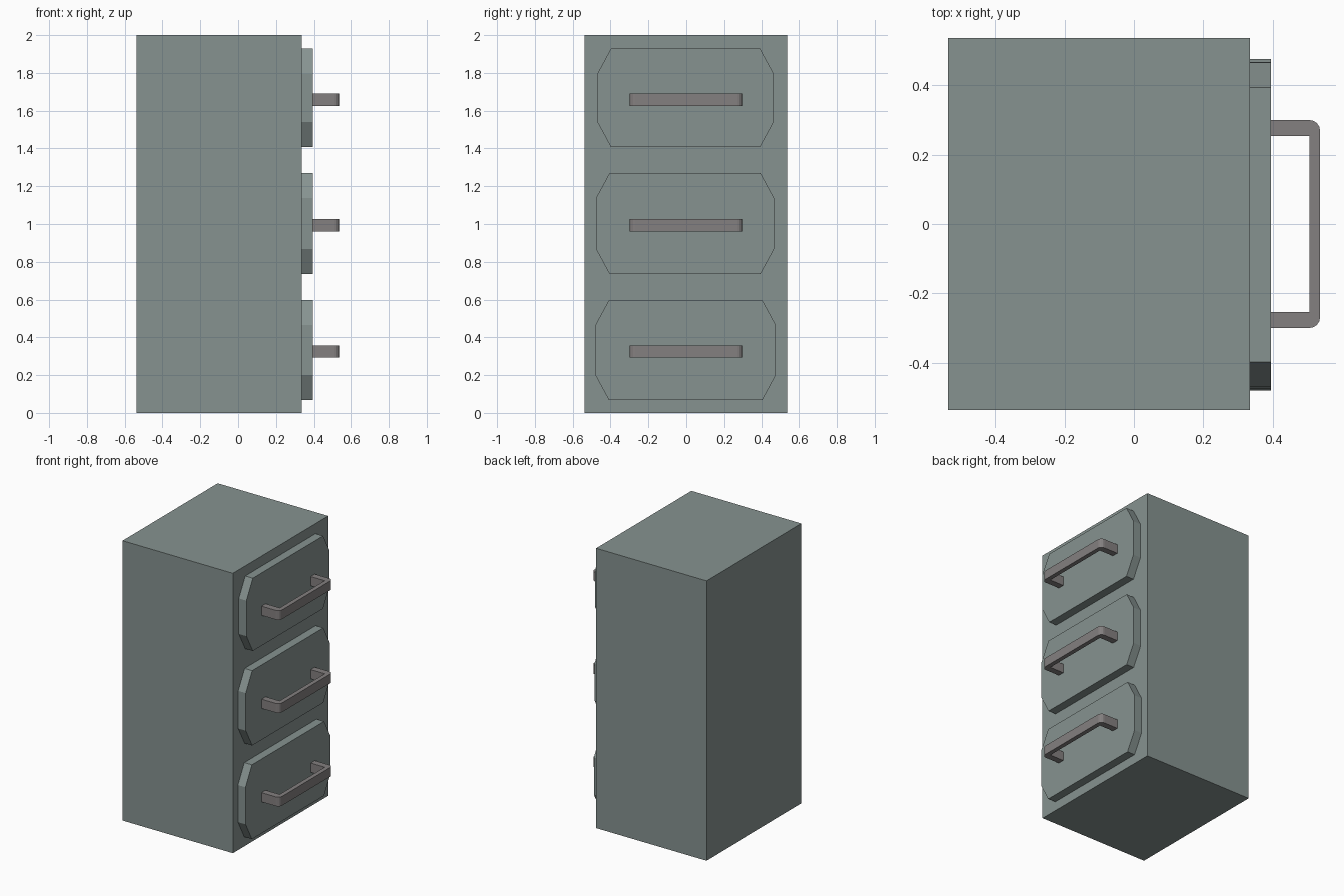
import bpy, math

if "Cube" in bpy.data.objects:
    bpy.data.objects.remove(bpy.data.objects["Cube"])


def material(name, rgb):
    m = bpy.data.materials.new(name)
    m.diffuse_color = (*rgb, 1)
    m.use_nodes = True
    m.node_tree.nodes["Principled BSDF"].inputs["Base Color"].default_value = m.diffuse_color
    return m


def prism(name, loop, offset, mat):
    """Solid between a closed loop of 3D points and its copy moved by offset."""
    n = len(loop)
    verts = list(loop) + [tuple(a + b for a, b in zip(p, offset)) for p in loop]
    faces = [list(range(n))[::-1], list(range(n, 2 * n))]
    faces += [[i, (i + 1) % n, n + (i + 1) % n, n + i] for i in range(n)]
    mesh = bpy.data.meshes.new(name)
    mesh.from_pydata(verts, [], faces)
    mesh.materials.append(mat)
    obj = bpy.data.objects.new(name, mesh)
    bpy.context.collection.objects.link(obj)
    return obj


body_mat = material("painted_metal", (0.24, 0.29, 0.28))
handle_mat = material("handle_metal", (0.23, 0.215, 0.215))

BACK, FRONT, PANEL, TIP = -0.537, 0.335, 0.395, 0.537

# Cabinet body
prism("cabinet_body",
      [(BACK, -0.537, 0), (FRONT, -0.537, 0), (FRONT, 0.537, 0), (BACK, 0.537, 0)],
      (0, 0, 2), body_mat)


def drawer_front(name, y0, y1, z0, z1, cut_y, cut_z):
    """Panel with four chamfered corners."""
    loop = [(y0 + cut_y, z0), (y1 - cut_y, z0), (y1, z0 + cut_z), (y1, z1 - cut_z),
            (y1 - cut_y, z1), (y0 + cut_y, z1), (y0, z1 - cut_z), (y0, z0 + cut_z)]
    prism(name, [(FRONT, y, z) for y, z in loop], (PANEL - FRONT, 0, 0), body_mat)


def handle(name, z0, height=0.066, half=0.30, leg=0.046, bar=0.031, r=0.03, steps=4):
    """U-shaped pull with rounded outer corners."""
    arc = [(TIP - r + r * math.sin(a), -half + r - r * math.cos(a))
           for a in (math.pi / 2 * i / steps for i in range(steps + 1))]
    outer = [(PANEL, -half)] + arc + [(x, -y) for x, y in reversed(arc)] + [(PANEL, half)]
    inner = [(PANEL, half - leg), (TIP - bar, half - leg),
             (TIP - bar, leg - half), (PANEL, leg - half)]
    prism(name, [(x, y, z0) for x, y in outer + inner], (0, 0, height), handle_mat)


# Three drawers: panel extents and handle height
drawers = {
    "lower": (-0.48, 0.477, 0.067, 0.598, 0.292),
    "middle": (-0.477, 0.468, 0.735, 1.27, 0.96),
    "upper": (-0.47, 0.466, 1.408, 1.928, 1.625),
}
for label, (y0, y1, z0, z1, hz) in drawers.items():
    drawer_front(label + "_drawer_front", y0, y1, z0, z1, 0.072, 0.133)
    handle(label + "_drawer_handle", hz)
